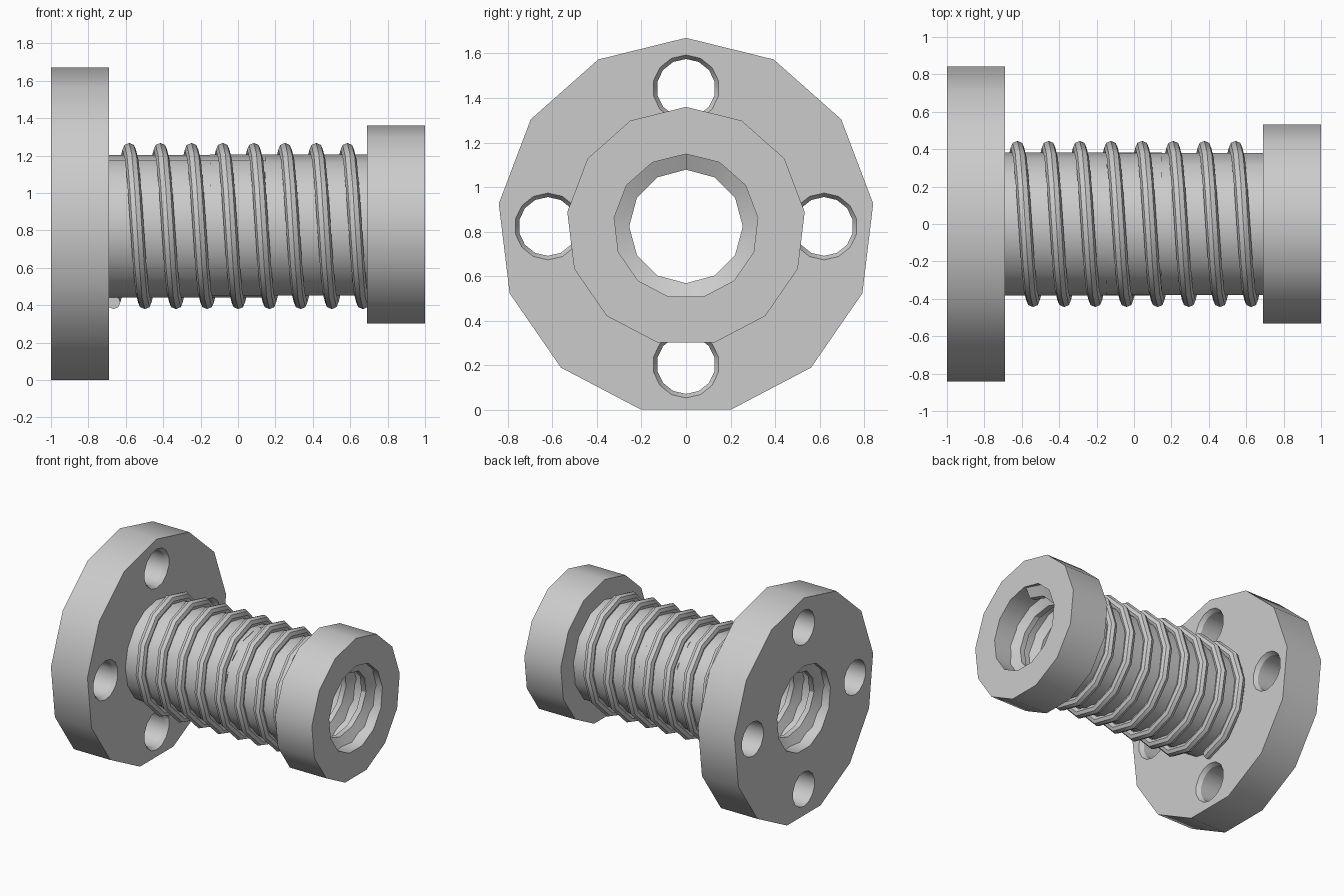
import bpy, bmesh
from math import sin, cos, pi

cube = bpy.data.objects.get("Cube")
if cube:
    bpy.data.objects.remove(cube, do_unlink=True)

AXIS_Z = 0.823   # height of the horizontal axis
SIDES = 13
BORE = 0.325

steel = bpy.data.materials.new("grey_steel")
steel.use_nodes = True
colour = (0.6, 0.6, 0.6, 1)
steel.diffuse_color = colour
steel.node_tree.nodes["Principled BSDF"].inputs["Base Color"].default_value = colour


def point(x, r, a, y=0.0, z=AXIS_Z):
    return (x, y + r * sin(a), z + r * cos(a))


def bridge(bm, first, second):
    n = len(first)
    for i in range(n):
        j = (i + 1) % n
        bm.faces.new((first[i], first[j], second[j], second[i]))


def finish(bm, name):
    bmesh.ops.recalc_face_normals(bm, faces=bm.faces)
    mesh = bpy.data.meshes.new(name)
    bm.to_mesh(mesh)
    bm.free()
    mesh.materials.append(steel)
    obj = bpy.data.objects.new(name, mesh)
    bpy.context.collection.objects.link(obj)
    return obj


def activate(obj):
    bpy.ops.object.select_all(action="DESELECT")
    obj.select_set(True)
    bpy.context.view_layer.objects.active = obj


def smooth(obj):
    activate(obj)
    bpy.ops.object.shade_smooth_by_angle(angle=pi / 6)


def lathe(name, profile, sides=SIDES, solid=False, y=0.0, z=AXIS_Z):
    """Turn (x, radius) points about the x direction; solid caps the ends."""
    bm = bmesh.new()
    rings = [[bm.verts.new(point(x, r, 2 * pi * i / sides, y, z))
              for i in range(sides)] for x, r in profile]
    for a, b in zip(rings, rings[1:]):
        bridge(bm, a, b)
    if solid:
        bm.faces.new(rings[0])
        bm.faces.new(rings[-1])
    else:
        bridge(bm, rings[-1], rings[0])
    return finish(bm, name)


def ring(name, x0, x1, radius, sides=SIDES):
    return lathe(name, [(x0, BORE), (x0, radius), (x1, radius), (x1, BORE)], sides)


def coil(name, section, x0, pitch, turns, start):
    """Sweep a closed (dx, radius) section along a helix and cap it."""
    bm = bmesh.new()
    steps = 12
    loops = []
    for k in range(turns * steps + 1):
        t = k / steps
        loops.append([bm.verts.new(point(x0 + pitch * t + dx, r, start - 2 * pi * t))
                      for dx, r in section])
    for a, b in zip(loops, loops[1:]):
        bridge(bm, a, b)
    bm.faces.new(loops[0])
    bm.faces.new(loops[-1])
    return finish(bm, name)


# Large mounting flange with four countersunk bolt holes
flange = ring("mounting_flange", -1, -0.69, 0.847)
for k in range(4):
    a = k * pi / 2
    cutter = lathe("bolt_hole_cutter",
                   [(-1.1, 0.132), (-0.72, 0.132), (-0.69, 0.15), (-0.6, 0.15)],
                   sides=14, solid=True,
                   y=0.62 * sin(a), z=AXIS_Z + 0.62 * cos(a))
    activate(flange)
    mod = flange.modifiers.new("bolt_hole", "BOOLEAN")
    mod.operation = "DIFFERENCE"
    mod.solver = "EXACT"
    mod.object = cutter
    bpy.ops.object.modifier_apply(modifier=mod.name)
    bpy.data.objects.remove(cutter, do_unlink=True)
smooth(flange)

# Small end collar and the two overlapping sleeves between the ends
smooth(ring("end_collar", 0.69, 1, 0.537))
smooth(ring("flange_sleeve", -0.69, 0.15, 0.381, 16))
smooth(ring("collar_sleeve", -0.15, 0.69, 0.382))

# Round wire spring around the sleeves
wire = [(0.036 * sin(i * pi / 4), 0.408 + 0.036 * cos(i * pi / 4)) for i in range(8)]
smooth(coil("spring", wire, -0.665, 1.333 / 8, 8, pi))

# Thread ridge inside the bore
ridge = [(-0.06, 0.338), (-0.02, 0.255), (0.02, 0.255), (0.06, 0.338)]
smooth(coil("bore_thread", ridge, -0.93, 1.86 / 11, 11, 0))
